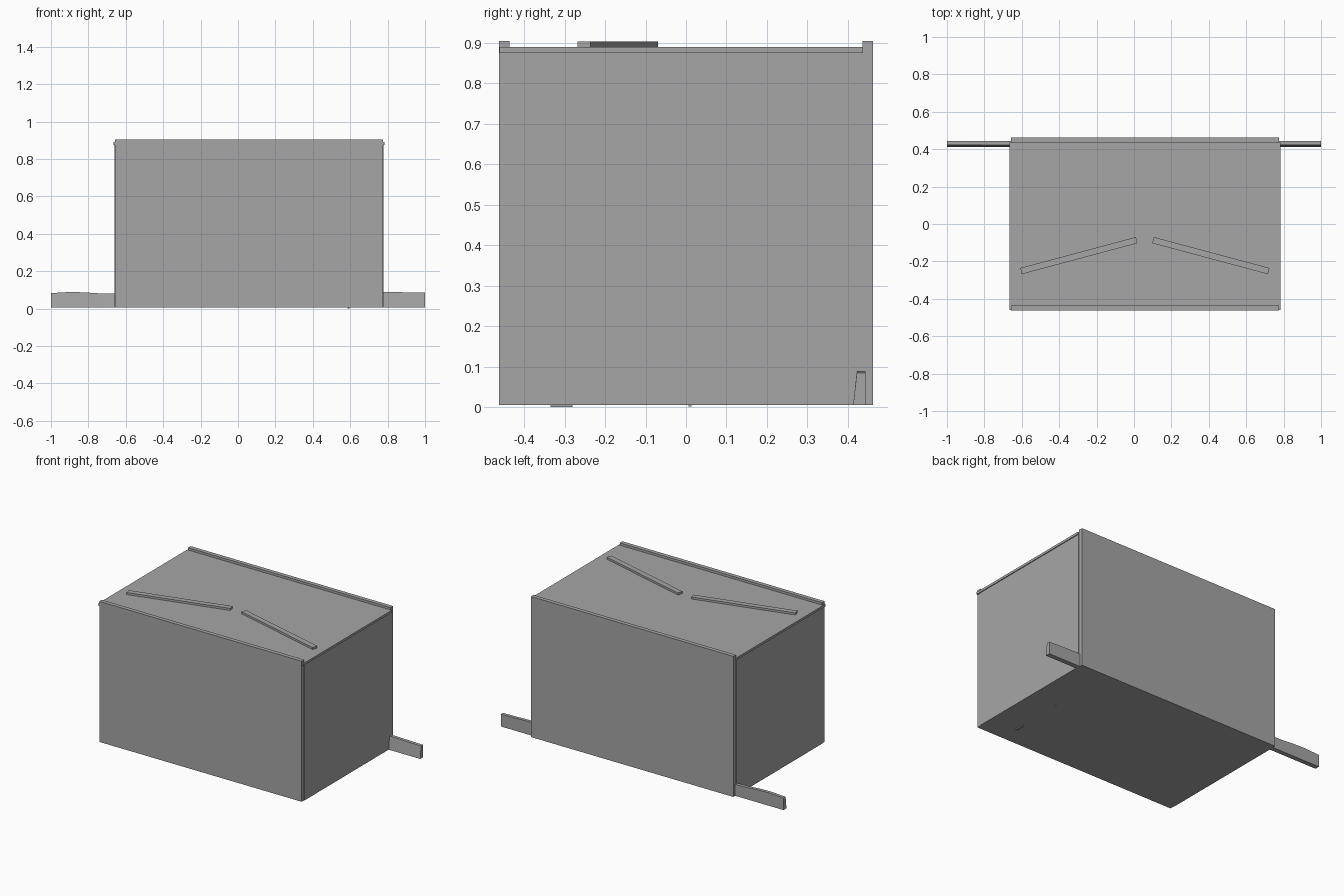
import bpy, bmesh, math

if "Cube" in bpy.data.objects:
    bpy.data.objects.remove(bpy.data.objects["Cube"], do_unlink=True)

grey = bpy.data.materials.new("plain grey")
grey.use_nodes = True
GREY = (0.38, 0.38, 0.38, 1)
grey.diffuse_color = GREY
grey.node_tree.nodes["Principled BSDF"].inputs["Base Color"].default_value = GREY


def finish(name, bm):
    bmesh.ops.recalc_face_normals(bm, faces=bm.faces)
    mesh = bpy.data.meshes.new(name)
    bm.to_mesh(mesh)
    bm.free()
    mesh.materials.append(grey)
    obj = bpy.data.objects.new(name, mesh)
    bpy.context.scene.collection.objects.link(obj)
    return obj


def box(name, x, y, z, turn=0):
    """Box from ranges, turned about its own centre."""
    bm = bmesh.new()
    bmesh.ops.create_cube(bm, size=1)
    for v in bm.verts:
        v.co.x *= x[1] - x[0]
        v.co.y *= y[1] - y[0]
        v.co.z *= z[1] - z[0]
    obj = finish(name, bm)
    obj.location = [sum(r) / 2 for r in (x, y, z)]
    obj.rotation_euler.z = turn
    return obj


MID = 0.058          # centre of the case along x
BASE, TOP, LIP = 0.006, 0.89, 0.905
UNDER = 0.875        # underside of the lid

# Case panels
panel_x = (MID - 0.716, MID + 0.716)
box("front_panel", panel_x, (-0.462, -0.436), (BASE, LIP))
box("back_panel", panel_x, (0.436, 0.462), (BASE, LIP))
for name, side in (("right_panel", -1), ("left_panel", 1)):
    x = sorted((MID + side * 0.700, MID + side * 0.719))
    box(name, x, (-0.436, 0.436), (BASE, UNDER))
box("bottom_panel", (MID - 0.7, MID + 0.7), (-0.436, 0.436), (BASE, 0.02))
box("lid", (MID - 0.724, MID + 0.724), (-0.461, 0.437), (UNDER, TOP))

# Slanted battens on the lid
for name, side in (("right_batten", -1), ("left_batten", 1)):
    cx = MID + side * 0.353
    box(name, (cx - 0.32, cx + 0.32), (-0.186, -0.152), (TOP, 0.903),
        turn=-side * math.radians(15))

# Long rail through the case, with a gently wavy top and a sloped front
bm = bmesh.new()
sections = []
for x, top in ((-1, 0.083), (-0.9, 0.089), (-0.82, 0.087), (-0.72, 0.08),
               (0.6, 0.08), (0.8, 0.09), (0.9, 0.087), (1, 0.085)):
    sections.append([bm.verts.new((x, y, z)) for y, z in
                     ((0.413, BASE), (0.443, BASE), (0.443, top), (0.422, top))])
for a, b in zip(sections, sections[1:]):
    for i in range(4):
        j = (i + 1) % 4
        bm.faces.new((a[i], a[j], b[j], b[i]))
bm.faces.new(sections[0])
bm.faces.new(sections[-1])
finish("cross_rail", bm)

# Small feet under the case
box("front_foot", (0.585, 0.597), (-0.335, -0.28), (0, BASE))
box("middle_foot", (0.585, 0.593), (0.006, 0.014), (0.002, BASE))
